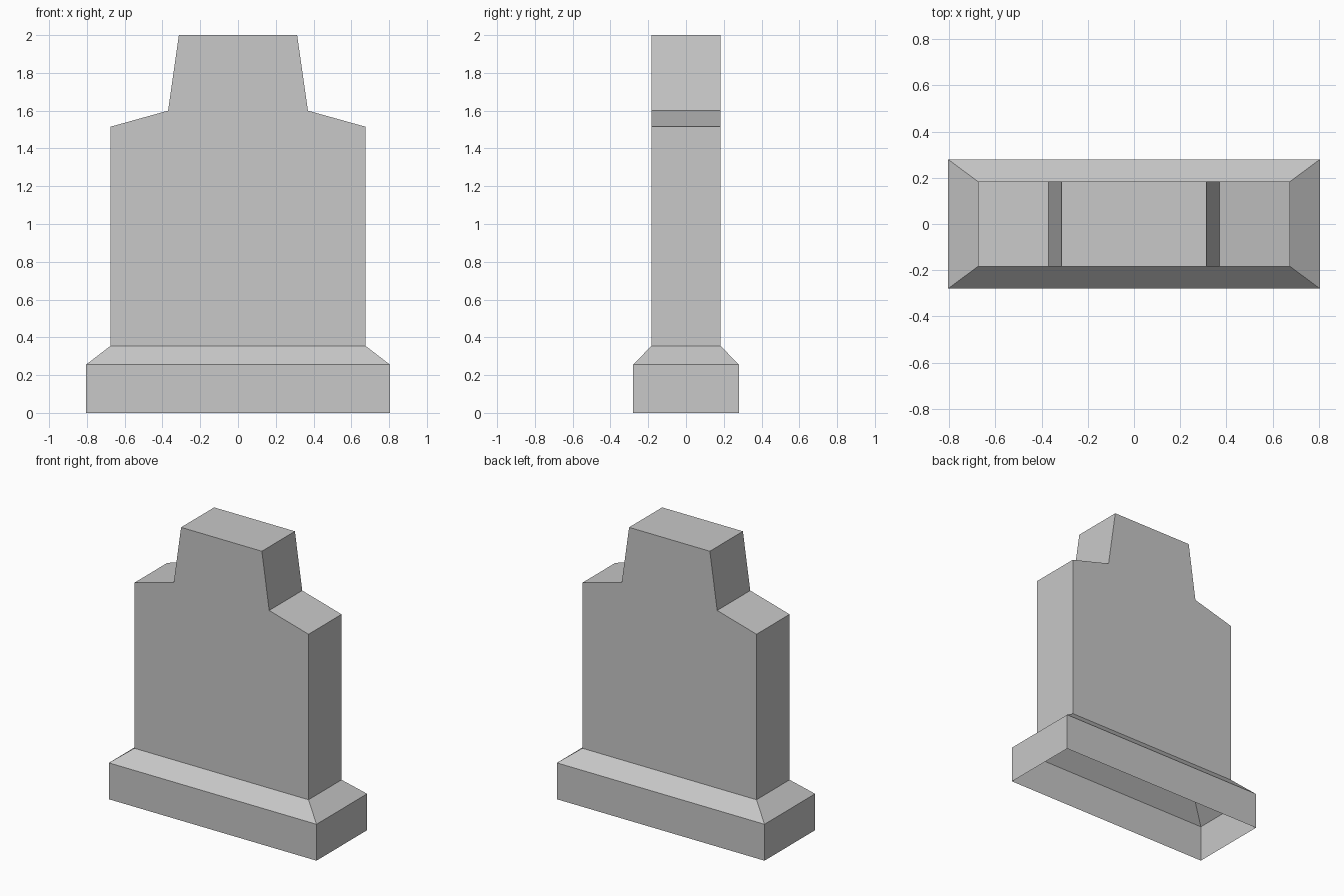
import bpy, bmesh

if "Cube" in bpy.data.objects:
    bpy.data.objects.remove(bpy.data.objects["Cube"])

stone = bpy.data.materials.new("grey stone")
stone.diffuse_color = (0.58, 0.58, 0.58, 1)
stone.use_nodes = True
stone.node_tree.nodes["Principled BSDF"].inputs["Base Color"].default_value = stone.diffuse_color


def make_object(name, bm):
    bmesh.ops.recalc_face_normals(bm, faces=bm.faces)
    mesh = bpy.data.meshes.new(name)
    bm.to_mesh(mesh)
    bm.free()
    mesh.materials.append(stone)
    obj = bpy.data.objects.new(name, mesh)
    bpy.context.collection.objects.link(obj)
    return obj


def bridge(bm, a, b, closed=True):
    n = len(a)
    for i in range(n if closed else n - 1):
        j = (i + 1) % n
        bm.faces.new((a[i], a[j], b[j], b[i]))


# Plinth: hollow walls and a bevelled shoulder, open underneath
bm = bmesh.new()
rings = []
for hx, hy, z in ((0.805, 0.28, 0), (0.805, 0.28, 0.255), (0.675, 0.183, 0.355)):
    rings.append([bm.verts.new((sx * hx, sy * hy, z))
                  for sx, sy in ((-1, -1), (1, -1), (1, 1), (-1, 1))])
for lower, upper in zip(rings, rings[1:]):
    bridge(bm, lower, upper)
make_object("plinth", bm)

# Upright slab: mirrored stepped outline, open where it meets the plinth
half = [(0.675, 0.355), (0.675, 1.515), (0.37, 1.6), (0.313, 2.0)]
outline = half + [(-x, z) for x, z in reversed(half)]
bm = bmesh.new()
front, back = [[bm.verts.new((x, y, z)) for x, z in outline] for y in (-0.183, 0.183)]
bridge(bm, front, back, closed=False)
bm.faces.new(front)
bm.faces.new(back)
# The slab has no floor, so orient its faces outwards explicitly
make_object("upright_slab", bm)
